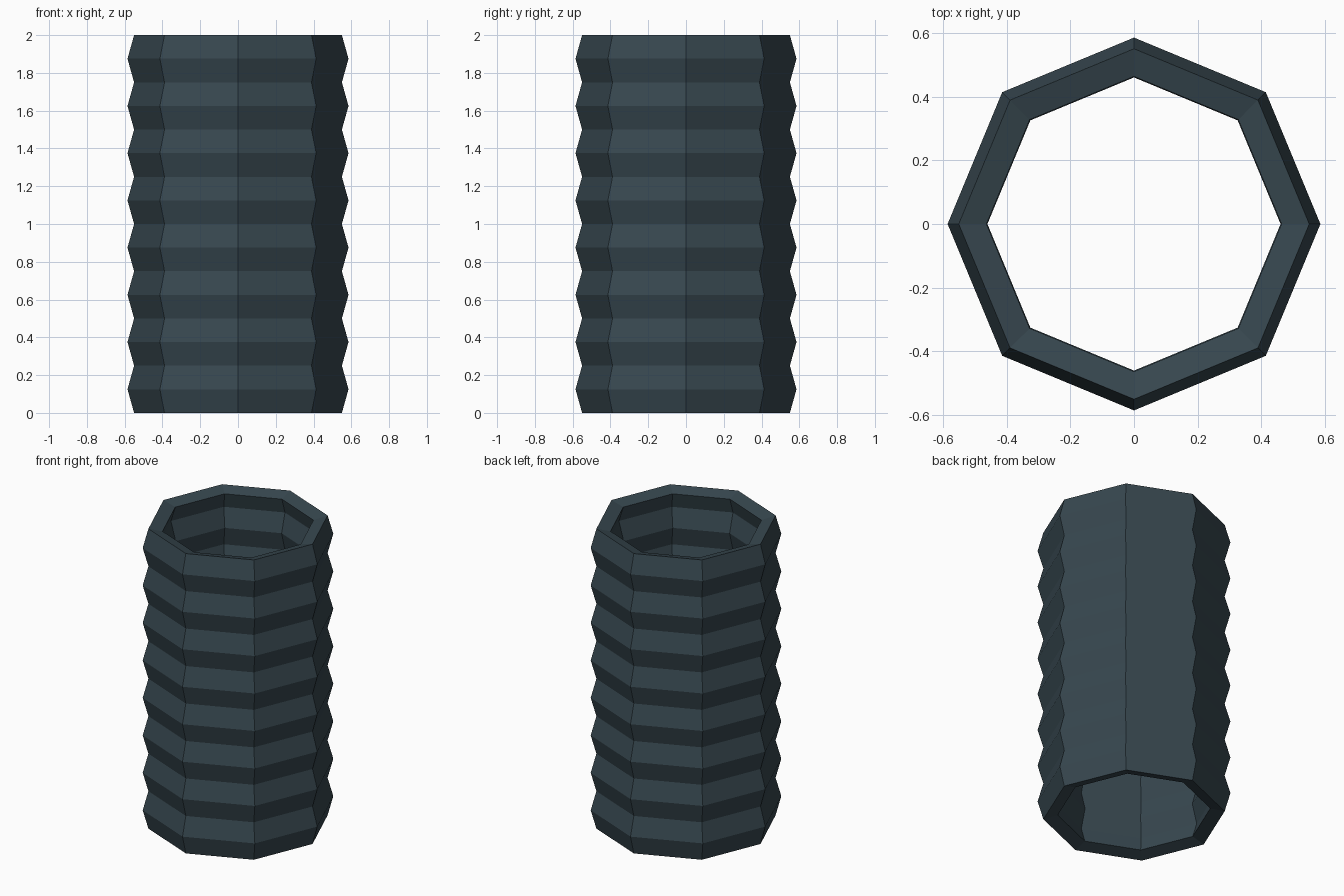
import bpy
import math

if "Cube" in bpy.data.objects:
    bpy.data.objects.remove(bpy.data.objects["Cube"])

SIDES, RIDGES, HEIGHT = 8, 8, 2.0
VALLEY, PEAK, WALL = 0.55, 0.585, 0.09

# Zigzag outer profile, bottom to top
steps = RIDGES * 2
outer = [(PEAK if i % 2 else VALLEY, HEIGHT * i / steps) for i in range(steps + 1)]

# Inner profile follows the corrugation; the end rims bevel inwards
inner = [(r - WALL, z) for r, z in outer]
inner[0] = (VALLEY - 0.087, 0.024)
inner[-1] = (VALLEY - 0.087, HEIGHT - 0.024)
profile = outer + inner[::-1]

# Revolve the closed profile into an eight-sided tube
verts, faces = [], []
n = len(profile)
for s in range(SIDES):
    a = 2 * math.pi * s / SIDES
    verts += [(r * math.cos(a), r * math.sin(a), z) for r, z in profile]
    t = (s + 1) % SIDES
    for i in range(n):
        j = (i + 1) % n
        faces.append((s * n + i, t * n + i, t * n + j, s * n + j))

mesh = bpy.data.meshes.new("corrugated_tube")
mesh.from_pydata(verts, [], faces)
mesh.update()
tube = bpy.data.objects.new("corrugated_tube", mesh)
bpy.context.collection.objects.link(tube)

# Dark blue-grey finish
mat = bpy.data.materials.new("dark_blue_grey")
mat.diffuse_color = (0.038, 0.063, 0.078, 1)
mat.use_nodes = True
mat.node_tree.nodes["Principled BSDF"].inputs["Base Color"].default_value = mat.diffuse_color
mesh.materials.append(mat)
